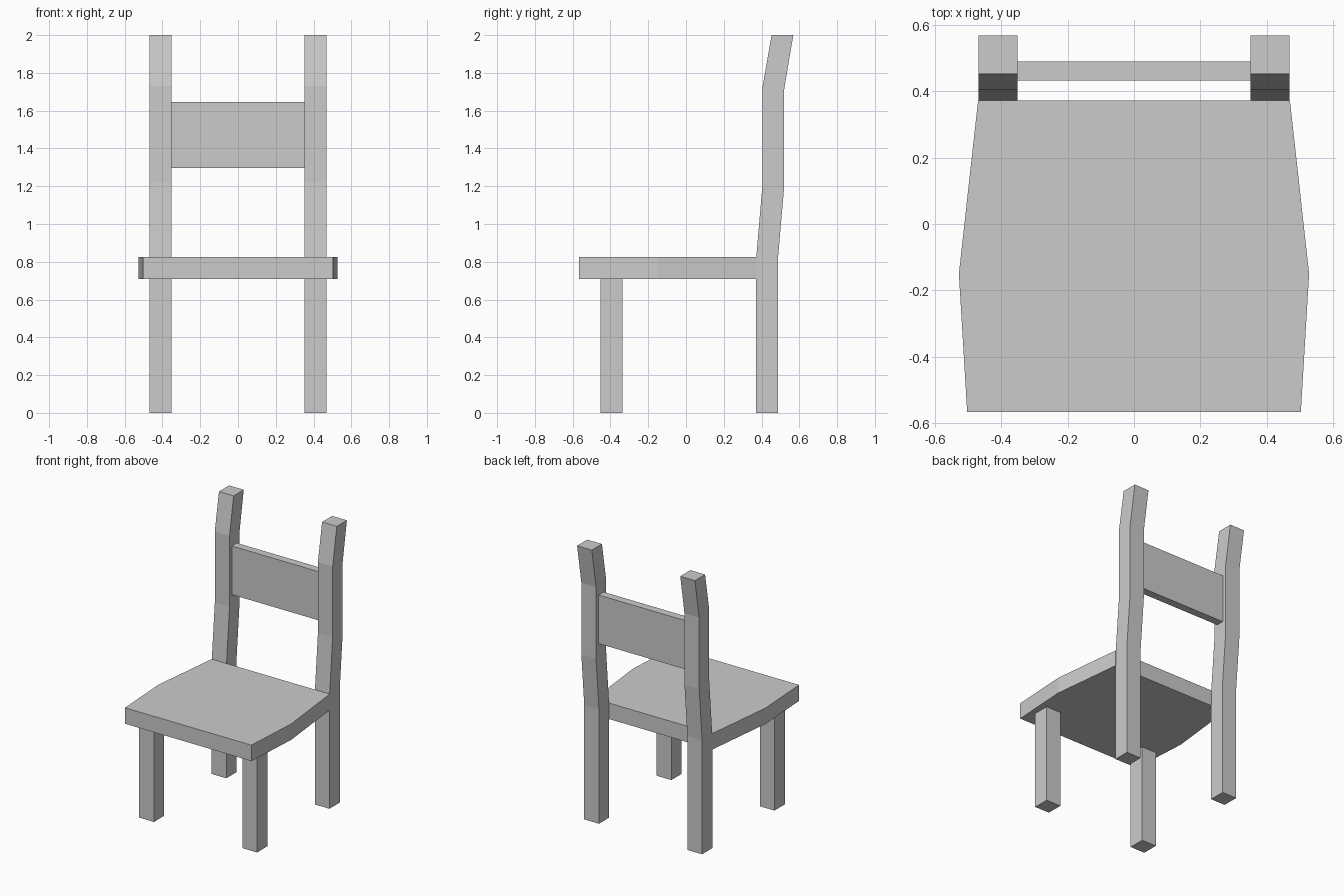
import bpy
import bmesh
from mathutils import Vector

cube = bpy.data.objects.get("Cube")
if cube:
    bpy.data.objects.remove(cube, do_unlink=True)

grey = bpy.data.materials.new("plain_grey")
grey.use_nodes = True
GREY = (0.6, 0.6, 0.6, 1)
grey.diffuse_color = GREY
grey.node_tree.nodes["Principled BSDF"].inputs["Base Color"].default_value = GREY


def prism(name, outline, depth):
    """Extrude a closed 3D outline along a depth vector."""
    bm = bmesh.new()
    base = bm.faces.new([bm.verts.new(p) for p in outline])
    grown = bmesh.ops.extrude_face_region(bm, geom=[base], use_keep_orig=True)
    verts = [v for v in grown["geom"] if isinstance(v, bmesh.types.BMVert)]
    bmesh.ops.translate(bm, verts=verts, vec=Vector(depth))
    bmesh.ops.recalc_face_normals(bm, faces=bm.faces)
    mesh = bpy.data.meshes.new(name)
    bm.to_mesh(mesh)
    bm.free()
    mesh.materials.append(grey)
    obj = bpy.data.objects.new(name, mesh)
    bpy.context.collection.objects.link(obj)
    return obj


def box(name, low, high):
    (x0, y0, z0), (x1, y1, z1) = low, high
    corners = [(x0, y0, z0), (x1, y0, z0), (x1, y1, z0), (x0, y1, z0)]
    return prism(name, corners, (0, 0, z1 - z0))


LEG = 0.117       # leg thickness
INNER = 0.352     # inner face of the legs
SEAT_LOW, SEAT_HIGH = 0.71, 0.825

# Seat: widest a little ahead of the middle, narrowing to the posts
half = [(0.503, -0.567), (0.528, -0.15), (0.47, 0.373)]
plan = half + [(-x, y) for x, y in reversed(half)]
prism("seat", [(x, y, SEAT_LOW) for x, y in plan], (0, 0, SEAT_HIGH - SEAT_LOW))

# Bent rear posts run from the floor to the top of the backrest
front_edge = [(0.37, 0), (0.37, 0.8), (0.406, 1.22), (0.406, 1.73), (0.453, 2)]
back_edge = [(0.487, 0), (0.487, 0.82), (0.52, 1.2), (0.52, 1.715), (0.568, 2)]
side = front_edge + back_edge[::-1]

for label, x in (("left", INNER), ("right", -INNER - LEG)):
    prism(label + "_rear_post", [(x, y, z) for y, z in side], (LEG, 0, 0))
    box(label + "_front_leg", (x, -0.453, 0), (x + LEG, -0.336, SEAT_LOW))

# Backrest panel between the posts
box("backrest_panel", (-INNER, 0.433, 1.297), (INNER, 0.49, 1.647))
